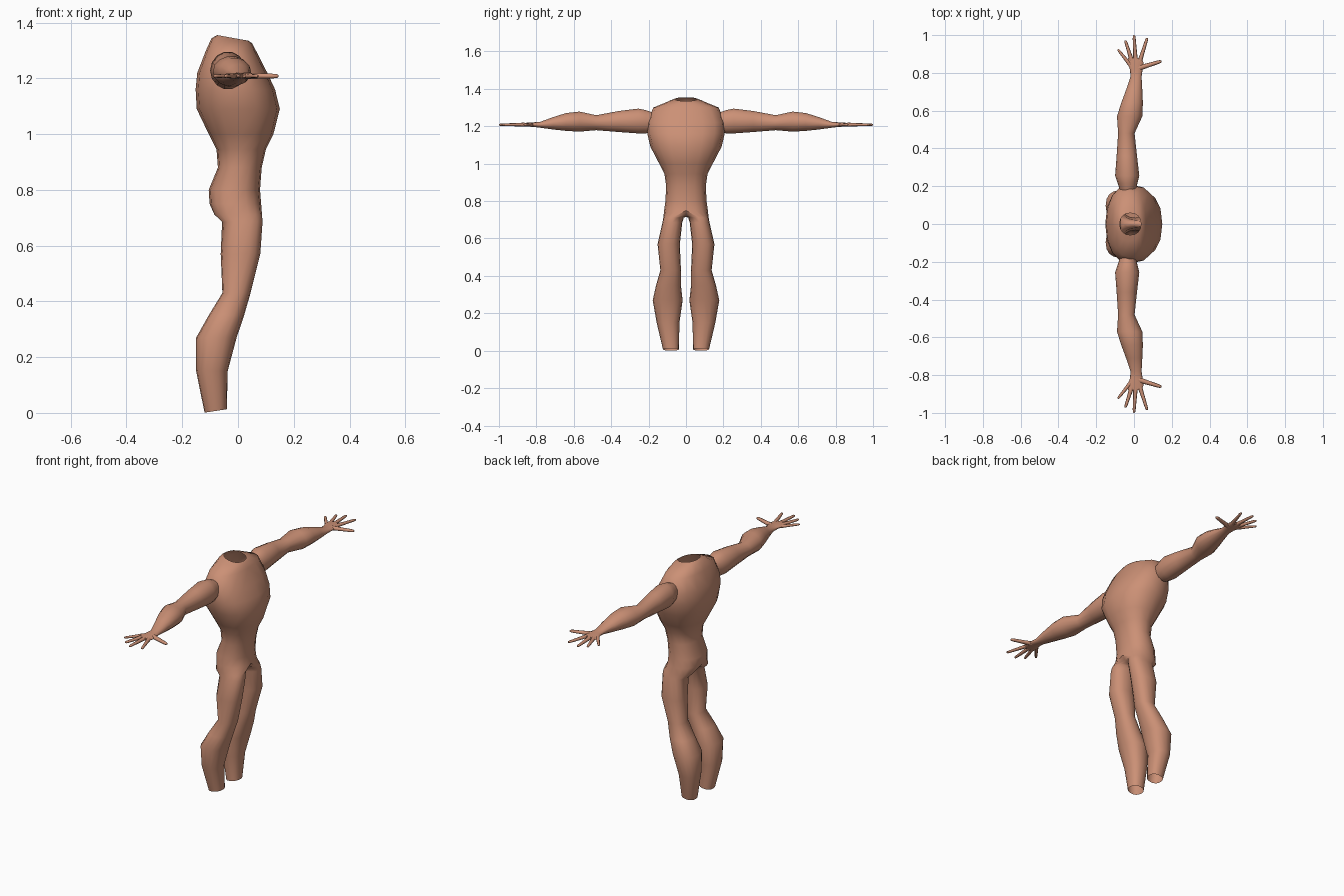
import bpy, bmesh, math
from mathutils import Vector

if "Cube" in bpy.data.objects:
    bpy.data.objects.remove(bpy.data.objects["Cube"])

skin = bpy.data.materials.new("warm skin")
skin.diffuse_color = (0.60, 0.28, 0.18, 1)
skin.use_nodes = True
skin.node_tree.nodes["Principled BSDF"].inputs["Base Color"].default_value = skin.diffuse_color


def sp(v, e):
    return math.copysign(abs(v) ** e, v)


def oval(a0, a1, b0, b1, n, count=None, e=0.88):
    """Points of a rounded oval between a0..a1 and b0..b1."""
    ca, ra, cb, rb = (a0 + a1) / 2, (a1 - a0) / 2, (b0 + b1) / 2, (b1 - b0) / 2
    return [(ca + ra * sp(math.cos(2 * math.pi * k / n), e),
             cb + rb * sp(math.sin(2 * math.pi * k / n), e)) for k in range(count or n)]


def bridge(bm, r1, r2, closed=True):
    n = len(r1)
    for k in range(n if closed else n - 1):
        j = (k + 1) % n
        bm.faces.new((r1[k], r1[j], r2[j], r2[k]))


def finish(bm, name):
    """Make the object, smooth it and mirror it to the other side."""
    bmesh.ops.recalc_face_normals(bm, faces=bm.faces)
    me = bpy.data.meshes.new(name)
    bm.to_mesh(me)
    bm.free()
    me.materials.append(skin)
    ob = bpy.data.objects.new(name, me)
    bpy.context.collection.objects.link(ob)
    bpy.ops.object.select_all(action='DESELECT')
    ob.select_set(True)
    bpy.context.view_layer.objects.active = ob
    bpy.ops.object.shade_smooth_by_angle(angle=math.radians(60))
    mod = ob.modifiers.new("mirror", 'MIRROR')
    mod.use_axis = (False, True, False)
    mod.use_clip = True
    return ob


# Torso half: height, back x, front x, half width, forward tilt
torso = [(1.345, -.075, .037, .058, .18), (1.335, -.095, .05, .09, .12),
         (1.30, -.115, .064, .175, 0), (1.22, -.146, .105, .208, 0),
         (1.16, -.152, .133, .207, 0), (1.09, -.148, .15, .19, 0),
         (1.0, -.105, .127, .143, 0), (.945, -.077, .10, .115, 0),
         (.88, -.072, .085, .106, 0), (.80, -.105, .079, .11, 0),
         (.75, -.102, .083, .117, 0)]
# Leg: height, back x, front x, inner y, outer y, backward tilt
leg = [(.712, -.085, .086, .012, .121, 0), (.685, -.057, .088, .02, .126, 0),
       (.57, -.062, .08, .033, .152, 0), (.43, -.056, .045, .027, .137, 0),
       (.35, -.105, .022, .027, .16, 0), (.27, -.15, -.005, .018, .178, 0),
       (.15, -.15, -.037, .035, .157, 0), (.007, -.12, -.04, .038, .123, -.17)]
N = 16
bm = bmesh.new()
prev = None
for z, x0, x1, w, t in torso:
    ring = [bm.verts.new((x, max(y, 0), z - t * (x - (x0 + x1) / 2)))
            for x, y in oval(x0, x1, -w, w, N, N // 2 + 1)]
    if prev:
        bridge(bm, prev, ring, False)
    prev = ring
# Crotch line closes the half ring into a leg ring
xb, xf = prev[-1].co.x, prev[0].co.x
for k in range(1, N // 2):
    f = k / (N // 2)
    prev.append(bm.verts.new((xb + (xf - xb) * f, 0, .75 - .035 * math.sin(math.pi * f) ** .5)))
for z, x0, x1, y0, y1, t in leg:
    ring = [bm.verts.new((x, y, z - t * (x - (x0 + x1) / 2) * .9))
            for x, y in oval(x0, x1, y0, y1, N)]
    for v in ring:
        v.co.z = max(v.co.z, 0)
    bridge(bm, prev, ring)
    prev = ring
finish(bm, "torso_and_legs")

# Arm with palm: y, back x, front x, bottom z, top z
arm = [(.18, -.075, .01, 1.175, 1.275), (.215, -.086, .018, 1.16, 1.288),
       (.255, -.10, .028, 1.16, 1.296), (.36, -.092, .016, 1.168, 1.283),
       (.48, -.084, .003, 1.178, 1.26), (.57, -.09, .044, 1.17, 1.28),
       (.64, -.068, .047, 1.174, 1.272), (.71, -.042, .044, 1.182, 1.25),
       (.78, -.018, .04, 1.192, 1.224), (.82, -.022, .046, 1.197, 1.221),
       (.855, -.036, .05, 1.199, 1.219), (.88, -.03, .042, 1.202, 1.217)]
bm = bmesh.new()
prev = None
for y, x0, x1, z0, z1 in arm:
    ring = [bm.verts.new((x, y, z)) for x, z in oval(x0, x1, z0, z1, 14, e=1)]
    if prev:
        bridge(bm, prev, ring)
    prev = ring
bm.faces.new(prev)
finish(bm, "arm")

# Fingers: base x, base y, tip x, tip y, thickness
fingers = [(.025, .825, .145, .862, .012), (.032, .865, .070, .985, .010),
           (.008, .87, .000, 1.0, .010), (-.012, .865, -.046, .972, .010),
           (-.022, .845, -.086, .925, .009)]
bm = bmesh.new()
for bx, by, tx, ty, r in fingers:
    a, b = Vector((bx, by, 1.209)), Vector((tx, ty, 1.208))
    d = (b - a).normalized()
    side = Vector((-d.y, d.x, 0)).normalized()
    prev = None
    for f, s in ((0, 1.2), (.45, .95), (.85, .8), (.96, .65), (1, .3)):
        c = a.lerp(b, f)
        ring = [bm.verts.new(c + side * (u * r * s) + Vector((0, 0, v * r * s * .85)))
                for u, v in oval(-1, 1, -1, 1, 8, e=1)]
        if prev:
            bridge(bm, prev, ring)
        prev = ring
    bm.faces.new(prev)
finish(bm, "fingers")
